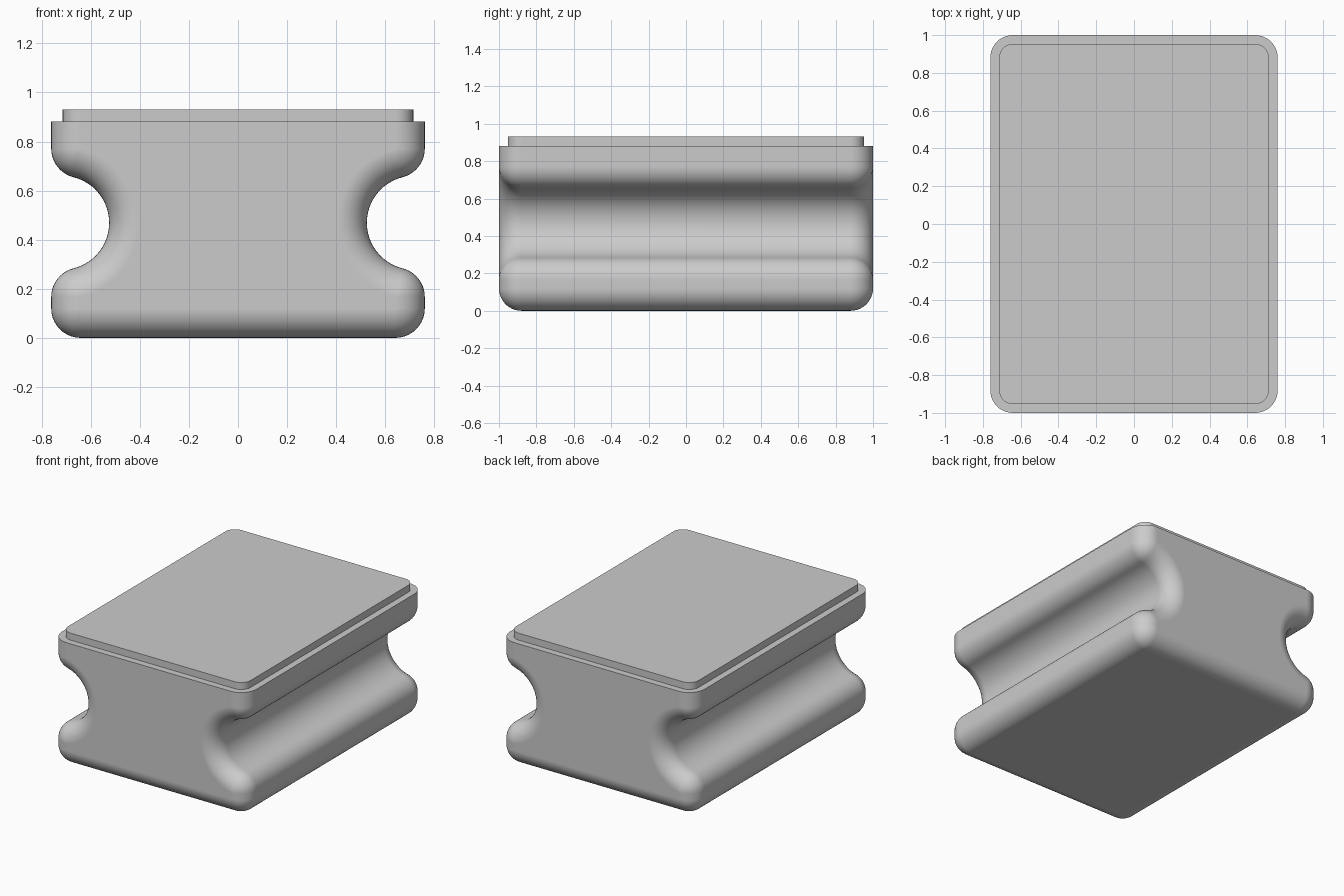
import bpy, bmesh
from math import sin, cos, pi, atan2, hypot, radians

if "Cube" in bpy.data.objects:
    bpy.data.objects.remove(bpy.data.objects["Cube"])

W, TOP, HALF_Y, R = 0.761, 0.882, 1.0, 0.12     # body half width, height, half length, edge radius
LOBE_X, LOW_Z, MID_Z, WAIST = W - R, 0.167, 0.469, 0.525
DZ = MID_Z - LOW_Z
# Radius of the grip groove so that it is tangent to both lobes
k = LOBE_X - WAIST
GR = (DZ**2 + k**2 - R**2) / (2 * (R + k))
GX = WAIST + GR
A = atan2(DZ, GX - LOBE_X)                       # tangent direction


def arc(cx, cz, r, a0, a1, n):
    return [(cx + r * cos(a0 + (a1 - a0) * i / n), cz + r * sin(a0 + (a1 - a0) * i / n))
            for i in range(n + 1)]


def profile(d):
    """Body section shrunk inward by d everywhere except along the flat top."""
    r = R - d
    p = arc(LOBE_X, R, r, -pi / 2, 0, 10)
    p += arc(LOBE_X, LOW_Z, r, 0, A, 10)
    p += arc(GX, MID_Z, GR + d, pi + A, pi - A, 24)[1:-1]
    p += arc(LOBE_X, MID_Z + DZ, r, -A, 0, 10)
    p.append((W - d, TOP))
    return p + [(-x, z) for x, z in reversed(p)]


def finish(bm, name):
    bmesh.ops.remove_doubles(bm, verts=bm.verts, dist=1e-5)
    bmesh.ops.recalc_face_normals(bm, faces=bm.faces)
    me = bpy.data.meshes.new(name)
    bm.to_mesh(me)
    bm.free()
    ob = bpy.data.objects.new(name, me)
    bpy.context.collection.objects.link(ob)
    bpy.ops.object.select_all(action='DESELECT')
    ob.select_set(True)
    bpy.context.view_layer.objects.active = ob
    bpy.ops.object.shade_smooth_by_angle(angle=radians(30))
    ob.modifiers.new("even_normals", 'WEIGHTED_NORMAL').keep_sharp = True
    return ob


def loft(name, rings):
    bm = bmesh.new()
    loops = [[bm.verts.new(c) for c in ring] for ring in rings]
    for a, b in zip(loops, loops[1:]):
        for i in range(len(a)):
            j = (i + 1) % len(a)
            bm.faces.new((a[i], a[j], b[j], b[i]))
    bm.faces.new(loops[0])
    bm.faces.new(loops[-1][::-1])
    return finish(bm, name)


# Grooved body with rounded ends
steps = [(HALF_Y - R + R * sin(t), 0.999 * R * (1 - cos(t)))
         for t in [pi / 2 * i / 10 for i in range(11)]]
sections = [(-y, d) for y, d in reversed(steps)] + steps
loft("grip_body", [[(x, y, z) for x, z in profile(d)] for y, d in sections])

# Thin raised plate on top
PX, PY, PR = 0.714, 0.953, 0.073
outline = []
for q, (sx, sy) in enumerate([(1, 1), (-1, 1), (-1, -1), (1, -1)]):
    outline += arc(sx * (PX - PR), sy * (PY - PR), PR, q * pi / 2, (q + 1) * pi / 2, 10)
loft("top_plate", [[(x, y, z) for x, y in outline] for z in (TOP, 0.931)])
